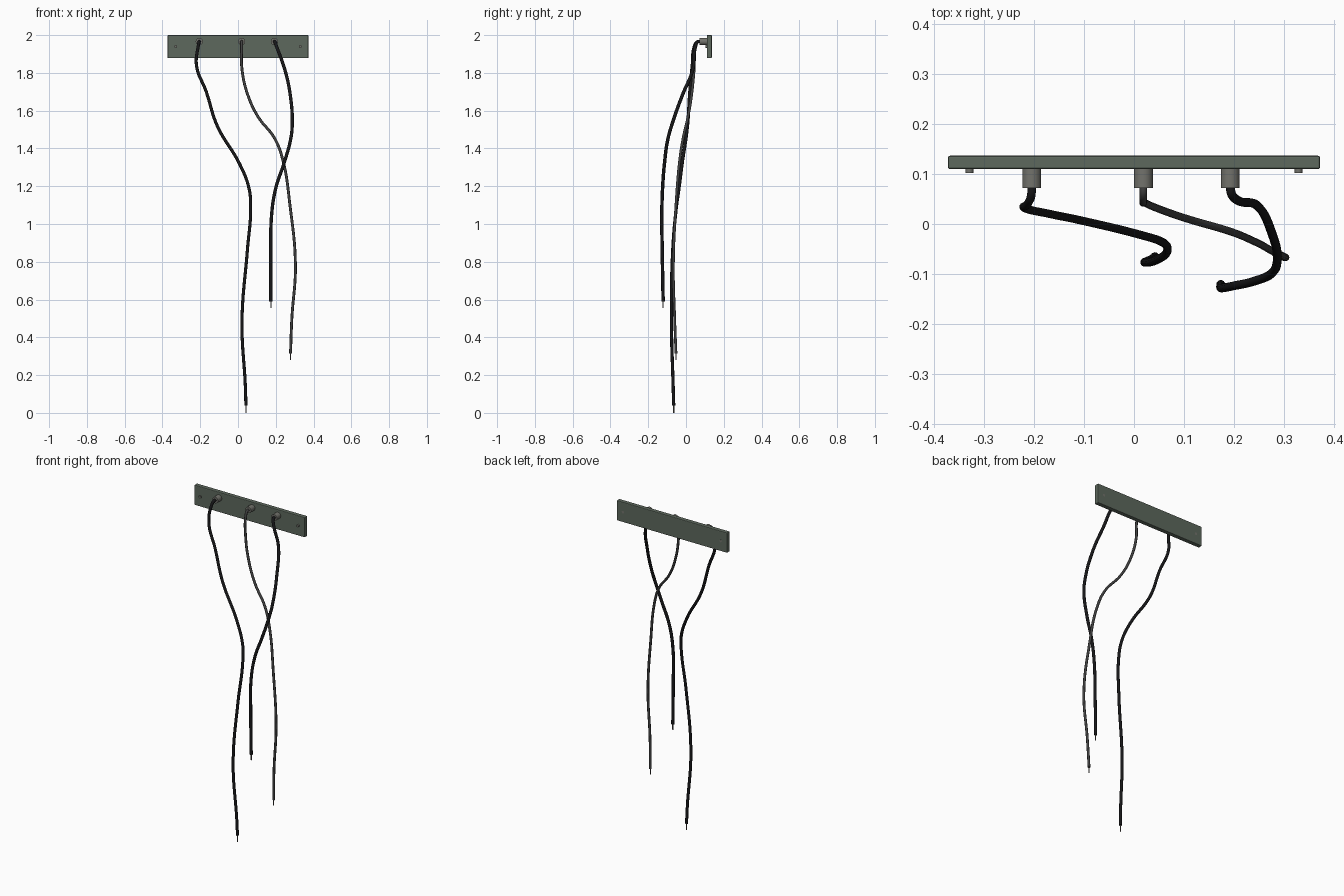
import bpy, math

if "Cube" in bpy.data.objects:
    bpy.data.objects.remove(bpy.data.objects["Cube"])

def mat(name, col):
    m = bpy.data.materials.new(name)
    m.diffuse_color = (*col, 1)
    m.use_nodes = True
    m.node_tree.nodes["Principled BSDF"].inputs["Base Color"].default_value = m.diffuse_color
    return m

GREEN = mat("plate_green", (0.11, 0.14, 0.11))
STEEL = mat("steel", (0.17, 0.17, 0.15))
BLACK = mat("black_rubber", (0.008, 0.008, 0.009))
GREY = mat("grey_rubber", (0.05, 0.05, 0.05))
WIRE = mat("bare_wire", (0.12, 0.11, 0.10))


def rod_y(name, x, z, y0, y1, r, sides, m):
    bpy.ops.mesh.primitive_cylinder_add(vertices=sides, radius=r, depth=y1 - y0,
        location=(x, (y0 + y1) / 2, z), rotation=(math.pi / 2, 0, 0))
    o = bpy.context.object
    o.name = name
    o.data.materials.append(m)
    bpy.ops.object.shade_smooth_by_angle(angle=math.radians(50))


def tube(name, pts, r, m):
    c = bpy.data.curves.new(name, 'CURVE')
    c.dimensions = '3D'
    c.bevel_depth = r
    c.bevel_resolution = 3
    c.resolution_u = 8
    c.use_fill_caps = True
    s = c.splines.new('BEZIER')
    s.bezier_points.add(len(pts) - 1)
    for b, p in zip(s.bezier_points, pts):
        b.co = p
        b.handle_left_type = b.handle_right_type = 'AUTO'
    o = bpy.data.objects.new(name, c)
    bpy.context.collection.objects.link(o)
    c.materials.append(m)
    bpy.ops.object.select_all(action='DESELECT')
    o.select_set(True)
    bpy.context.view_layer.objects.active = o
    bpy.ops.object.convert(target='MESH')
    bpy.ops.object.shade_smooth_by_angle(angle=math.radians(50))


# mounting plate with softened edges
bpy.ops.mesh.primitive_cube_add(size=1, location=(0, 0.1235, 1.939))
plate = bpy.context.object
plate.name = "mounting_plate"
plate.scale = (0.746, 0.027, 0.122)
bpy.ops.object.transform_apply(location=False, rotation=False, scale=True)
plate.data.materials.append(GREEN)
bev = plate.modifiers.new("bevel", 'BEVEL')
bev.width = 0.004
bev.segments = 2

# screws through the plate ends
for side, sx in (("left", -0.33), ("right", 0.33)):
    rod_y("screw_" + side, sx, 1.94, 0.102, 0.1372, 0.008, 8, STEEL)

# hanging cables: path from gland to lower end
cables = {
    "left_cable": (0.0085, BLACK, 0.0, [
        (-0.205, 0.08, 1.966), (-0.206, 0.058, 1.964), (-0.211, 0.044, 1.94),
        (-0.22, 0.033, 1.84), (-0.168, 0.02, 1.70), (-0.11, 0.008, 1.52),
        (0.01, -0.021, 1.315), (0.058, -0.037, 1.19), (0.067, -0.052, 1.08),
        (0.05, -0.07, 0.865), (0.021, -0.077, 0.48), (0.039, -0.068, 0.14),
        (0.042, -0.065, 0.04)]),
    "middle_cable": (0.0075, GREY, 0.28, [
        (0.019, 0.08, 1.966), (0.019, 0.06, 1.964), (0.019, 0.048, 1.94),
        (0.021, 0.043, 1.82), (0.053, 0.029, 1.68), (0.108, 0.01, 1.565),
        (0.193, -0.015, 1.455), (0.237, -0.033, 1.34), (0.275, -0.053, 1.10),
        (0.304, -0.067, 0.78), (0.285, -0.06, 0.50), (0.278, -0.053, 0.315)]),
    "right_cable": (0.009, BLACK, 0.555, [
        (0.193, 0.08, 1.966), (0.195, 0.062, 1.964), (0.204, 0.05, 1.94),
        (0.247, 0.037, 1.82), (0.277, -0.02, 1.68), (0.287, -0.075, 1.525),
        (0.278, -0.097, 1.445), (0.243, -0.114, 1.32), (0.20, -0.124, 1.19),
        (0.178, -0.128, 1.05), (0.174, -0.126, 0.865), (0.174, -0.121, 0.59)]),
}
for name, (r, m, tip_z, path) in cables.items():
    tube(name, path, r, m)
    # gland on the plate and bare wire end
    rod_y(name + "_gland", path[0][0], 1.966, 0.072, 0.112, 0.019, 24, STEEL)
    x, y, z = path[-1]
    tube(name + "_bare_end", [(x, y, z + 0.01), (x, y, tip_z)], 0.003, WIRE)
